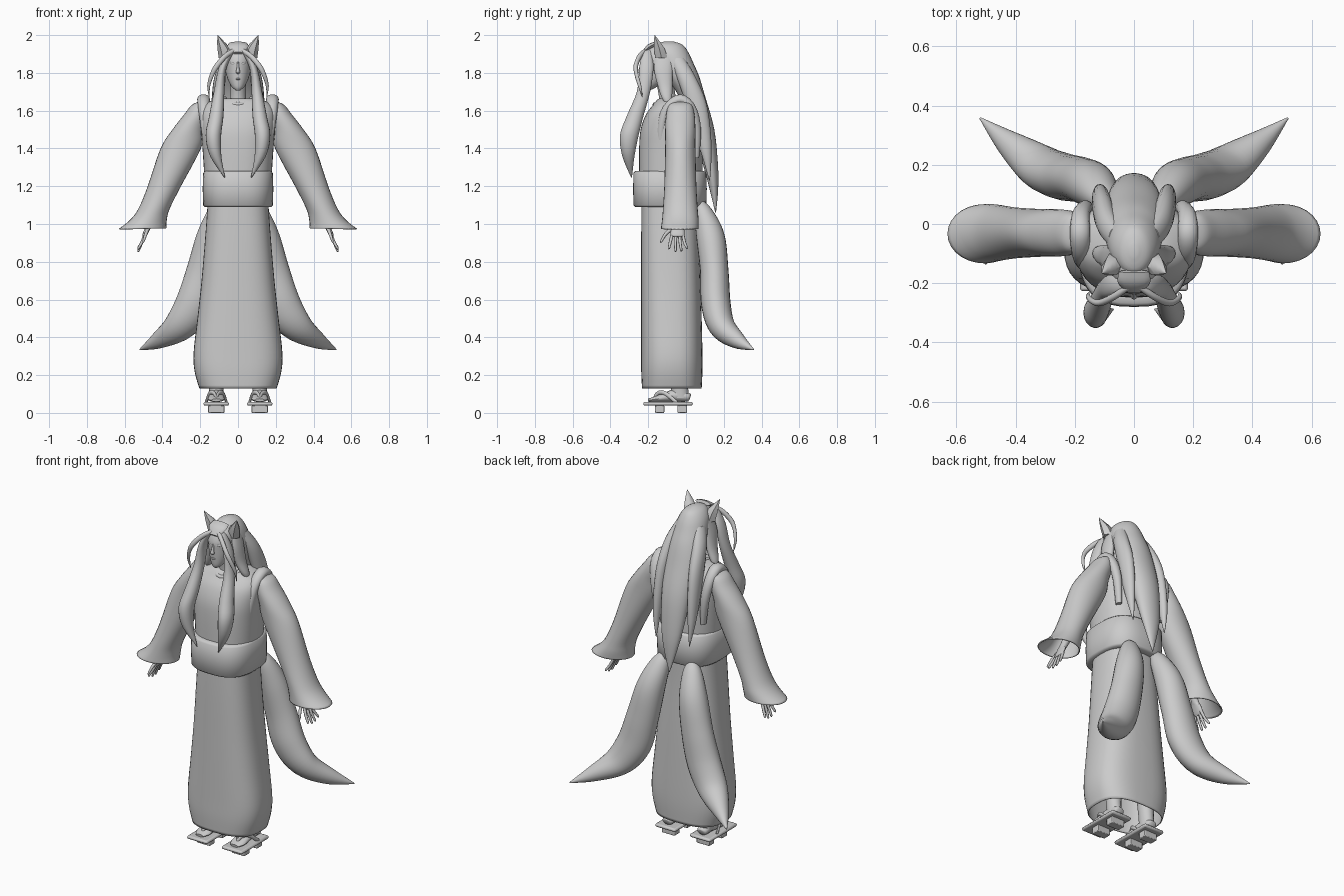
import bpy, bmesh, math
from mathutils import Vector


def smooth_rows(rows, steps):
    """Catmull-Rom interpolation of (x, y, z, a, b) rows."""
    out = []
    for i in range(len(rows) - 1):
        p1, p2 = rows[i], rows[i + 1]
        p0, p3 = rows[max(i - 1, 0)], rows[min(i + 2, len(rows) - 1)]
        for s in range(steps):
            t = s / steps
            out.append([0.5 * (2 * q1 + (q2 - q0) * t + (2 * q0 - 5 * q1 + 4 * q2 - q3) * t * t
                               + (3 * q1 - q0 - 3 * q2 + q3) * t ** 3)
                        for q0, q1, q2, q3 in zip(p0, p1, p2, p3)])
    out.append(list(rows[-1]))
    return out


def add_mirror(ob):
    ob.modifiers.new("mirror", 'MIRROR').use_axis[0] = True


def loft(name, rows, ref=None, n=24, power=2.0, steps=4, cap=True, mirror=False):
    """Skin oval rings. Without ref the rings are horizontal; with ref they follow the path."""
    rows = smooth_rows(rows, steps)
    bm = bmesh.new()
    rings = []
    for i, (x, y, z, a, b) in enumerate(rows):
        u, v = Vector((1, 0, 0)), Vector((0, 1, 0))
        if ref:
            t = Vector(rows[min(i + 1, len(rows) - 1)][:3]) - Vector(rows[max(i - 1, 0)][:3])
            t.normalize()
            r = Vector(ref)
            u = (r - t * r.dot(t)).normalized()
            v = t.cross(u)
        a, b = max(a, 0.001), max(b, 0.001)
        ring = []
        for k in range(n):
            c, s = math.cos(2 * math.pi * k / n), math.sin(2 * math.pi * k / n)
            c = math.copysign(abs(c) ** (2 / power), c)
            s = math.copysign(abs(s) ** (2 / power), s)
            ring.append(bm.verts.new(Vector((x, y, z)) + u * a * c + v * b * s))
        rings.append(ring)
    for r0, r1 in zip(rings, rings[1:]):
        for k in range(n):
            bm.faces.new((r0[k], r0[(k + 1) % n], r1[(k + 1) % n], r1[k]))
    if cap:
        bm.faces.new(rings[0])
        bm.faces.new(rings[-1])
    bmesh.ops.recalc_face_normals(bm, faces=bm.faces)
    me = bpy.data.meshes.new(name)
    bm.to_mesh(me)
    bm.free()
    ob = bpy.data.objects.new(name, me)
    bpy.context.collection.objects.link(ob)
    if not cap:
        ob.modifiers.new("cloth", 'SOLIDIFY').thickness = 0.006
    if mirror:
        add_mirror(ob)
    return ob


def block(name, loc, size, bevel):
    bm = bmesh.new()
    bmesh.ops.create_cube(bm, size=1)
    for v in bm.verts:
        v.co = Vector(loc) + Vector([v.co[i] * size[i] for i in range(3)])
    me = bpy.data.meshes.new(name)
    bm.to_mesh(me)
    bm.free()
    ob = bpy.data.objects.new(name, me)
    bpy.context.collection.objects.link(ob)
    m = ob.modifiers.new("bevel", 'BEVEL')
    m.width, m.segments = bevel, 2
    add_mirror(ob)


# robe: skirt, bodice, sash
loft("skirt", [(0, -.085, 1.12, .16, .15), (0, -.085, .95, .172, .152), (0, -.08, .7, .193, .157),
               (0, -.077, .5, .215, .16), (0, -.075, .32, .235, .162), (0, -.075, .22, .23, .162),
               (0, -.075, .13, .205, .158)], n=40, power=2.7, cap=False)
loft("bodice", [(0, -.08, 1.25, .178, .168), (0, -.08, 1.4, .188, .168), (0, -.078, 1.5, .197, .162),
                (0, -.07, 1.58, .2, .142), (0, -.06, 1.63, .18, .115), (0, -.06, 1.66, .12, .09),
                (0, -.07, 1.665, .06, .06)], n=40, power=2.4)
loft("sash", [(0, -.085, 1.09, .15, .16), (0, -.085, 1.09, .175, .183), (0, -.085, 1.1, .185, .193),
              (0, -.085, 1.185, .187, .195), (0, -.085, 1.27, .185, .193),
              (0, -.085, 1.28, .175, .183), (0, -.085, 1.28, .15, .16)], n=40, power=2.7, steps=1)
loft("collar", [(-.07, -.07, 1.665, .012, .012), (-.075, -.12, 1.655, .012, .012), (0, -.165, 1.632, .012, .012),
                (.075, -.12, 1.655, .012, .012), (.07, -.07, 1.665, .012, .012)], ref=(0, 0, 1), n=8)

# sleeves with armhole rolls
loft("sleeve", [(.19, -.03, 1.65, .01, .03), (.205, -.03, 1.63, .04, .06), (.22, -.03, 1.58, .065, .075),
                (.262, -.03, 1.5, .085, .08), (.303, -.03, 1.4, .107, .08), (.39, -.03, 1.2, .088, .085),
                (.445, -.03, 1.08, .083, .092), (.475, -.03, 1.02, .098, .097), (.505, -.033, .975, .125, .1)],
     n=28, cap=False, mirror=True)
loft("armhole_roll", [(.155, -.13, 1.35, .015, .02), (.17, -.13, 1.5, .025, .025), (.18, -.1, 1.61, .03, .025),
                      (.182, -.03, 1.66, .034, .027), (.18, .03, 1.61, .03, .025),
                      (.165, .055, 1.5, .025, .025), (.15, .05, 1.35, .015, .02)],
     ref=(1, 0, 0), n=14, mirror=True)

# arms and hands
loft("forearm", [(.27, -.03, 1.45, .035, .035), (.37, -.03, 1.22, .032, .032), (.46, -.04, 1.02, .022, .02),
                 (.475, -.045, .985, .034, .015), (.495, -.045, .94, .036, .012), (.498, -.045, .932, .02, .006)],
     ref=(0, 1, 0), n=14, mirror=True)
for i, (y0, y1, z1) in enumerate([(-.072, -.09, .868), (-.053, -.055, .855), (-.034, -.025, .857), (-.018, .005, .87)]):
    loft(f"finger_{i + 1}", [(.488, y0, .95, .009, .009), (.508, (y0 + y1) / 2 - .002, .905, .008, .008),
                             (.527, y1, z1 + .004, .006, .006), (.53, y1, z1, .001, .001)],
         ref=(0, 1, 0), n=8, mirror=True)
loft("thumb", [(.475, -.065, .98, .011, .011), (.487, -.105, .95, .009, .009), (.5, -.13, .91, .006, .006),
               (.503, -.133, .9, .001, .001)], ref=(1, 0, 0), n=8, mirror=True)

# two tails
loft("tail", [(.085, .06, 1.12, .02, .02), (.105, .09, 1.06, .055, .05), (.14, .13, .93, .08, .075),
              (.18, .15, .75, .093, .075), (.23, .158, .58, .1, .078), (.31, .19, .46, .085, .07),
              (.42, .27, .385, .046, .045), (.52, .358, .335, .003, .003)],
     ref=(1, 0, 0), n=24, steps=6, mirror=True)

# head
loft("neck", [(0, -.09, 1.6, .055, .055), (0, -.1, 1.68, .042, .045), (0, -.12, 1.8, .045, .05)], n=18)
loft("head", [(0, -.205, 1.708, .012, .014), (0, -.192, 1.725, .032, .036), (0, -.165, 1.765, .054, .068),
              (0, -.15, 1.82, .068, .086), (0, -.145, 1.87, .074, .09), (0, -.14, 1.92, .06, .07),
              (0, -.135, 1.95, .02, .02)], n=28)
loft("nose", [(0, -.232, 1.86, .005, .006), (0, -.24, 1.825, .007, .009), (0, -.243, 1.805, .011, .012),
              (0, -.234, 1.795, .006, .006)], n=10, mirror=False)
loft("lips", [(-.02, -.222, 1.768, .002, .002), (0, -.231, 1.768, .006, .007), (.02, -.222, 1.768, .002, .002)],
     ref=(0, 0, 1), n=8)
loft("eye", [(.014, -.232, 1.846, .002, .002), (.03, -.226, 1.85, .007, .005), (.048, -.212, 1.856, .002, .002)],
     ref=(0, 0, 1), n=8, mirror=True)
loft("ear", [(.06, -.13, 1.88, .042, .038), (.075, -.142, 1.93, .034, .032), (.093, -.155, 1.968, .017, .017),
             (.108, -.166, 2.0, .001, .001)], n=6, steps=2, mirror=True)

# hair
loft("back_hair", [(0, -.09, 1.967, .012, .02), (0, -.09, 1.95, .05, .07), (0, -.08, 1.91, .078, .092),
                   (0, -.055, 1.85, .092, .095), (0, -.02, 1.78, .1, .09), (0, .03, 1.68, .1, .07),
                   (0, .09, 1.5, .088, .06), (0, .132, 1.3, .065, .038), (0, .148, 1.18, .038, .022),
                   (0, .157, 1.06, .002, .002)], n=28)
loft("side_back_lock", [(.06, -.05, 1.88, .025, .04), (.09, .0, 1.78, .035, .05), (.105, .05, 1.65, .035, .055),
                        (.112, .085, 1.5, .03, .045), (.115, .11, 1.36, .02, .025), (.11, .125, 1.23, .002, .002)],
     n=16, mirror=True)
loft("cheek_lock", [(.06, -.11, 1.9, .02, .05), (.083, -.12, 1.82, .02, .05), (.095, -.11, 1.73, .025, .04),
                    (.12, -.1, 1.66, .02, .025), (.13, -.09, 1.62, .003, .003)], n=14, mirror=True)
loft("front_lock", [(.004, -.19, 1.935, .014, .025), (.045, -.207, 1.9, .02, .03), (.083, -.21, 1.82, .021, .038),
                    (.1, -.225, 1.7, .028, .036), (.115, -.27, 1.57, .038, .045), (.13, -.3, 1.47, .041, .05),
                    (.118, -.305, 1.36, .03, .033), (.07, -.288, 1.245, .002, .002)], n=18, mirror=True)
loft("fringe", [(0, -.16, 1.955, .05, .012), (0, -.195, 1.938, .055, .014), (0, -.228, 1.905, .03, .008)],
     ref=(1, 0, 0), n=14)
loft("thin_strand", [(.005, -.2, 1.925, .012, .012), (.06, -.24, 1.895, .014, .012), (.11, -.265, 1.84, .014, .012),
                     (.138, -.262, 1.79, .012, .01), (.155, -.245, 1.73, .009, .008), (.152, -.23, 1.67, .001, .001)],
     ref=(0, 0, 1), n=10, mirror=True)

# feet and wooden sandals
loft("leg", [(.11, -.05, .6, .06, .06), (.112, -.04, .35, .055, .055), (.115, -.035, .16, .04, .045),
             (.115, -.03, .08, .036, .05)], n=18, mirror=True)
loft("foot", [(.115, .022, .08, .015, .015), (.115, .01, .083, .032, .024), (.115, -.05, .092, .036, .034),
              (.115, -.11, .082, .042, .025), (.115, -.165, .072, .043, .015), (.115, -.2, .067, .025, .008)],
     ref=(1, 0, 0), n=16, mirror=True)
block("sandal_sole", (.115, -.095, .048), (.135, .262, .02), .009)
for label, y in (("front", -.14), ("back", -.02)):
    block(f"sandal_tooth_{label}", (.115, y, .02), (.085, .05, .04), .004)
for label, s in (("inner", -1), ("outer", 1)):
    loft(f"sandal_strap_{label}", [(.115, -.172, .06, .008, .006), (.115 + s * .008, -.155, .1, .01, .007),
                                   (.115 + s * .034, -.115, .106, .011, .007), (.115 + s * .054, -.05, .055, .01, .007)],
         ref=(0, 0, 1), n=8, mirror=True)

# smooth shading with crisp rims
bpy.ops.object.select_all(action='SELECT')
bpy.context.view_layer.objects.active = bpy.data.objects["skirt"]
bpy.ops.object.shade_smooth_by_angle(angle=math.radians(48))
